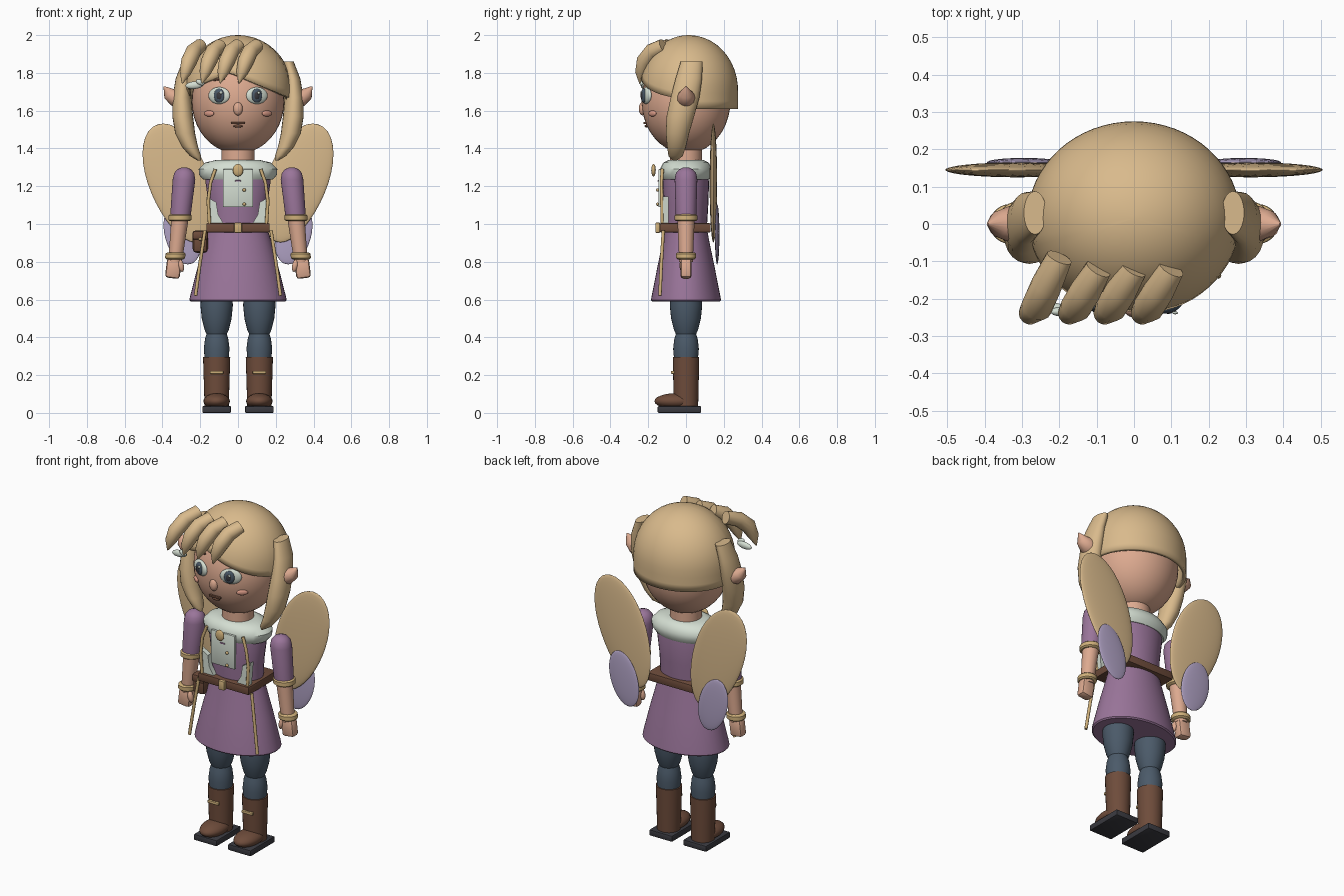
import bpy, bmesh, math
from mathutils import Matrix, Vector, Euler

if "Cube" in bpy.data.objects:
    bpy.data.objects.remove(bpy.data.objects["Cube"], do_unlink=True)


def colour(name, code):
    """Material from an sRGB hex code, stored as linear values."""
    srgb = [int(code[i:i + 2], 16) / 255 for i in (0, 2, 4)]
    lin = [c / 12.92 if c < 0.04 else ((c + 0.055) / 1.055) ** 2.4 for c in srgb]
    m = bpy.data.materials.new(name)
    m.use_nodes = True
    m.diffuse_color = (*lin, 1)
    m.node_tree.nodes["Principled BSDF"].inputs["Base Color"].default_value = (*lin, 1)
    return m


HAIR = colour("blonde", "D9BA8C")
TRIM = colour("gold trim", "CFB07A")
SKIN = colour("skin", "DDAA90")
BLUSH = colour("blush", "D99A86")
PURPLE = colour("purple cloth", "9A759A")
MINT = colour("pale mint", "D5DFD3")
LEATHER = colour("brown leather", "6E4C3B")
NAVY = colour("slate blue", "4B5A69")
LILAC = colour("lilac", "B0A2C4")
DARK = colour("dark grey", "3A3A40")


def finish(name, bm, mat, angle=40):
    bmesh.ops.recalc_face_normals(bm, faces=bm.faces)
    me = bpy.data.meshes.new(name)
    bm.to_mesh(me)
    bm.free()
    me.materials.append(mat)
    me.shade_smooth()
    me.set_sharp_from_angle(angle=math.radians(angle))
    ob = bpy.data.objects.new(name, me)
    bpy.context.collection.objects.link(ob)
    return ob


def place(loc, size, rot):
    angles = Euler([math.radians(a) for a in rot])
    return Matrix.LocRotScale(Vector(loc), angles, Vector(size))


def ball(name, mat, loc, size, rot=(0, 0, 0), n=24):
    bm = bmesh.new()
    bmesh.ops.create_uvsphere(bm, u_segments=n, v_segments=n // 2, radius=1,
                              matrix=place(loc, size, rot))
    return finish(name, bm, mat, 60)


def box(name, mat, loc, size, rot=(0, 0, 0), bevel=0.006):
    bm = bmesh.new()
    bmesh.ops.create_cube(bm, size=1, matrix=place(loc, size, rot))
    bmesh.ops.bevel(bm, geom=bm.edges[:], offset=bevel, segments=2, affect='EDGES', profile=0.5)
    return finish(name, bm, mat, 30)


def skin_rings(bm, rings):
    n = len(rings[0])
    for a, b in zip(rings, rings[1:]):
        for i in range(n):
            bm.faces.new((a[i], a[(i + 1) % n], b[(i + 1) % n], b[i]))


def loft(name, mat, rings, n=28):
    """Stack of level ellipses given as (x, y, z, rx, ry), capped."""
    bm = bmesh.new()
    turn = [2 * math.pi * i / n for i in range(n)]
    vs = [[bm.verts.new((x + rx * math.cos(t), y + ry * math.sin(t), z)) for t in turn]
          for x, y, z, rx, ry in rings]
    skin_rings(bm, vs)
    bm.faces.new(vs[0])
    bm.faces.new(vs[-1])
    return finish(name, bm, mat)


def sweep(name, mat, path, radii, n=14):
    """Round tube along a path with a radius at each point."""
    bm = bmesh.new()
    pts = [Vector(p) for p in path]
    vs = []
    for i, (p, r) in enumerate(zip(pts, radii)):
        d = pts[min(i + 1, len(pts) - 1)] - pts[max(i - 1, 0)]
        side = d.cross(Vector((0.1, 1, 0.2))).normalized()
        up = side.cross(d).normalized()
        vs.append([bm.verts.new(p + r * (side * math.cos(t) + up * math.sin(t)))
                   for t in (2 * math.pi * k / n for k in range(n))])
    skin_rings(bm, vs)
    bm.faces.new(vs[0])
    bm.faces.new(vs[-1])
    return finish(name, bm, mat, 50)


def plate(name, mat, outline, y, thick):
    bm = bmesh.new()
    f = bm.faces.new([bm.verts.new((x, y, z)) for x, z in outline])
    ext = bmesh.ops.extrude_face_region(bm, geom=[f])["geom"]
    bmesh.ops.translate(bm, vec=(0, thick, 0), verts=[v for v in ext if isinstance(v, bmesh.types.BMVert)])
    return finish(name, bm, mat)


def hair_cap():
    """Dome whose lower edge sweeps up to a parting at the forehead."""
    bm = bmesh.new()
    n, steps, mid = 64, 14, 1.71
    rings = [[] for _ in range(steps)]
    for i in range(n):
        t = 2 * math.pi * i / n
        c, s = math.cos(t), math.sin(t)
        edge = 1.61 if s > -0.2 else 1.805 - 0.42 * abs(0.285 * c + 0.05)
        low = math.asin((edge - mid) / 0.29)
        for k in range(steps):
            a = math.radians(88) + (low - math.radians(88)) * k / (steps - 1)
            w = math.cos(max(a, 0))
            rings[k].append(bm.verts.new((0.285 * w * c, 0.015 + 0.26 * w * s, mid + 0.29 * math.sin(a))))
    skin_rings(bm, rings)
    bm.faces.new(rings[0])
    ob = finish("hair_cap", bm, HAIR, 60)
    mod = ob.modifiers.new("thickness", 'SOLIDIFY')
    mod.thickness, mod.offset = 0.02, -1


# Head and hair
ball("head", SKIN, (0, 0, 1.65), (0.245, 0.235, 0.277), n=40)
hair_cap()
for i, x in enumerate((-0.2, -0.095, 0.0, 0.1)):
    y = 0.03 if i == 0 else 0
    sweep(f"fringe_lock_{i + 1}", HAIR,
          [(x, y - 0.12, 1.945), (x - 0.035, y / 2 - 0.18, 1.915), (x - 0.06, -0.222, 1.86),
           (x - 0.08, -0.24, 1.80), (x - 0.095, -0.245, 1.745)], (0.036, 0.042, 0.042, 0.03, 0.003))
ball("hair_clip", MINT, (-0.23, -0.225, 1.735), (0.048, 0.015, 0.02), (0, -5, 0))
ball("hair_clip_leaf", MINT, (-0.2, -0.235, 1.75), (0.024, 0.012, 0.014), (0, 25, 0))

# Face
ball("nose", SKIN, (0, -0.23, 1.61), (0.025, 0.02, 0.035))
box("mouth", LEATHER, (0, -0.215, 1.535), (0.075, 0.02, 0.012), bevel=0.004)
ball("lower_lip", LEATHER, (0, -0.207, 1.518), (0.025, 0.012, 0.008))

# Neck, torso and collar
loft("neck", SKIN, [(0, 0, 1.28, 0.088, 0.085), (0, 0, 1.42, 0.088, 0.085)])
loft("torso", PURPLE, [(0, 0, 0.97, 0.15, 0.11), (0, 0, 1.1, 0.155, 0.118),
                       (0, 0, 1.22, 0.172, 0.122), (0, 0, 1.3, 0.165, 0.11)])
loft("collar", MINT, [(0, 0, 1.235, 0.185, 0.122), (0, 0, 1.26, 0.206, 0.136), (0, 0, 1.29, 0.208, 0.138),
                      (0, 0, 1.325, 0.175, 0.12), (0, 0, 1.34, 0.11, 0.09)])
box("bib", MINT, (0, -0.138, 1.19), (0.16, 0.016, 0.2), bevel=0.004)
ball("brooch", TRIM, (0, -0.172, 1.285), (0.028, 0.012, 0.033))
for i, z in enumerate((1.18, 1.105)):
    ball(f"bib_button_{i + 1}", TRIM, (0.033, -0.151, z), (0.009, 0.007, 0.009), n=12)
box("bib_stitch", PURPLE, (0, -0.147, 1.228), (0.03, 0.006, 0.008), bevel=0.002)

# Skirt, belt and pouch
loft("skirt", PURPLE, [(0, 0, 0.59, 0.25, 0.178), (0, 0, 0.597, 0.257, 0.185), (0, 0, 0.612, 0.255, 0.183),
                       (0, 0, 0.78, 0.212, 0.15), (0, 0, 0.9, 0.178, 0.125), (0, 0, 0.98, 0.155, 0.11)], 40)
box("belt", LEATHER, (0, -0.004, 0.98), (0.335, 0.27, 0.048))
box("buckle", TRIM, (0, -0.15, 0.98), (0.04, 0.025, 0.055))
box("pouch", LEATHER, (-0.2, -0.06, 0.905), (0.08, 0.07, 0.115), bevel=0.02)
box("pouch_flap", LEATHER, (-0.2, -0.063, 0.94), (0.084, 0.076, 0.05), bevel=0.015)
ball("pouch_button", TRIM, (-0.2, -0.103, 0.92), (0.009, 0.006, 0.009), n=12)

# Mirrored parts
for side, s in (("left", 1), ("right", -1)):
    loft(f"{side}_side_lock", HAIR, [
        (s * 0.265, 0.03, 1.86, 0.03, 0.058), (s * 0.29, 0.015, 1.77, 0.04, 0.07),
        (s * 0.297, -0.005, 1.67, 0.05, 0.076), (s * 0.293, -0.03, 1.57, 0.055, 0.073),
        (s * 0.28, -0.045, 1.48, 0.053, 0.062), (s * 0.255, -0.05, 1.41, 0.043, 0.05),
        (s * 0.225, -0.055, 1.36, 0.03, 0.038), (s * 0.205, -0.06, 1.335, 0.008, 0.01)], 20)
    sweep(f"{side}_ear", SKIN, [(s * 0.28, 0, 1.655), (s * 0.335, 0, 1.67), (s * 0.365, 0, 1.69),
                                (s * 0.392, 0, 1.728)], (0.046, 0.048, 0.035, 0.003))

    # Eyes, brows and cheeks
    ball(f"{side}_eye", MINT, (s * 0.1, -0.21, 1.68), (0.061, 0.018, 0.045), (0, 0, s * 22))
    ball(f"{side}_iris", NAVY, (s * 0.1, -0.224, 1.68), (0.03, 0.012, 0.037), (0, 0, s * 22))
    ball(f"{side}_pupil", DARK, (s * 0.1, -0.231, 1.68), (0.017, 0.008, 0.022), (0, 0, s * 22))
    ball(f"{side}_eye_glint", MINT, (s * 0.1 + 0.01, -0.238, 1.695), (0.008, 0.004, 0.008), n=12)
    box(f"{side}_brow", LEATHER, (s * 0.1, -0.2, 1.765), (0.065, 0.012, 0.008), (0, s * 8, s * 22), 0.002)
    ball(f"{side}_cheek", BLUSH, (s * 0.153, -0.178, 1.585), (0.032, 0.01, 0.016), (0, 0, s * 38))

    # Bodice panel and trim
    plate(f"{side}_bodice_panel", MINT, [(s * 0.075, 1.0), (s * 0.155, 1.0), (s * 0.168, 1.145),
                                         (s * 0.115, 1.115), (s * 0.105, 1.05)], -0.122, 0.03)
    sweep(f"{side}_bodice_trim", TRIM, [(s * 0.12, -0.125, 1.29), (s * 0.145, -0.13, 1.22),
                                        (s * 0.158, -0.128, 1.12), (s * 0.15, -0.125, 0.99)], (0.009,) * 4, 10)
    sweep(f"{side}_skirt_trim", TRIM, [(s * 0.175, -0.12, 0.965), (s * 0.2, -0.13, 0.8),
                                       (s * 0.225, -0.138, 0.62)], (0.009,) * 3, 10)

    # Arm
    loft(f"{side}_sleeve", PURPLE, [
        (s * 0.285, 0, 1.3, 0.012, 0.012), (s * 0.285, 0, 1.29, 0.036, 0.036), (s * 0.285, 0, 1.27, 0.053, 0.053),
        (s * 0.286, 0, 1.235, 0.06, 0.06), (s * 0.305, 0, 1.04, 0.054, 0.054)])
    loft(f"{side}_elbow_cuff", TRIM, [
        (s * 0.309, 0, 1.015, 0.052, 0.052), (s * 0.308, 0, 1.022, 0.061, 0.061),
        (s * 0.306, 0, 1.045, 0.061, 0.061), (s * 0.306, 0, 1.052, 0.052, 0.052)])
    loft(f"{side}_forearm", SKIN, [(s * 0.307, 0, 1.03, 0.046, 0.046), (s * 0.333, 0, 0.8, 0.036, 0.036)])
    loft(f"{side}_wrist_cuff", TRIM, [
        (s * 0.334, 0, 0.813, 0.045, 0.045), (s * 0.333, 0, 0.82, 0.053, 0.053),
        (s * 0.331, 0, 0.842, 0.053, 0.053), (s * 0.33, 0, 0.849, 0.045, 0.045)])
    box(f"{side}_hand", SKIN, (s * 0.342, 0, 0.765), (0.078, 0.058, 0.105), (0, -s * 7, 0), 0.016)
    ball(f"{side}_thumb", SKIN, (s * 0.302, -0.018, 0.78), (0.016, 0.017, 0.035), (0, s * 12, 0), 14)

    # Leg and boot
    x = s * 0.113
    loft(f"{side}_thigh", NAVY, [(x, 0, 0.64, 0.08, 0.08), (x, 0, 0.57, 0.086, 0.086), (x, 0, 0.5, 0.079, 0.079),
                                 (x, 0, 0.44, 0.064, 0.064), (x, 0, 0.405, 0.048, 0.048)])
    loft(f"{side}_shin", NAVY, [(x, 0, 0.43, 0.05, 0.05), (x, 0, 0.39, 0.062, 0.062),
                                (x, 0, 0.34, 0.068, 0.068), (x, 0, 0.27, 0.062, 0.062)])
    loft(f"{side}_boot", LEATHER, [(x, 0, 0.03, 0.064, 0.064), (x, 0, 0.1, 0.066, 0.066), (x, 0, 0.295, 0.072, 0.07)])
    ball(f"{side}_boot_toe", LEATHER, (x, -0.055, 0.062), (0.07, 0.112, 0.042))
    box(f"{side}_sole", DARK, (x, -0.035, 0.018), (0.152, 0.23, 0.036))
    box(f"{side}_boot_strap", TRIM, (x, -0.07, 0.215), (0.07, 0.018, 0.016), bevel=0.003)

    # Wings
    wing = ball(f"{side}_upper_wing", HAIR, (s * 0.313, 0.145, 1.217), (0.158, 0.02, 0.33), (0, s * 20, 0), 36)
    for v in wing.data.vertices:  # narrower towards the root
        v.co.x += (v.co.x - s * (0.313 + 0.36 * (v.co.z - 1.217))) * 0.3 * (v.co.z - 1.217)
    ball(f"{side}_lower_wing", LILAC, (s * 0.295, 0.165, 0.945), (0.092, 0.012, 0.163), (0, s * 16, 0), 32)
